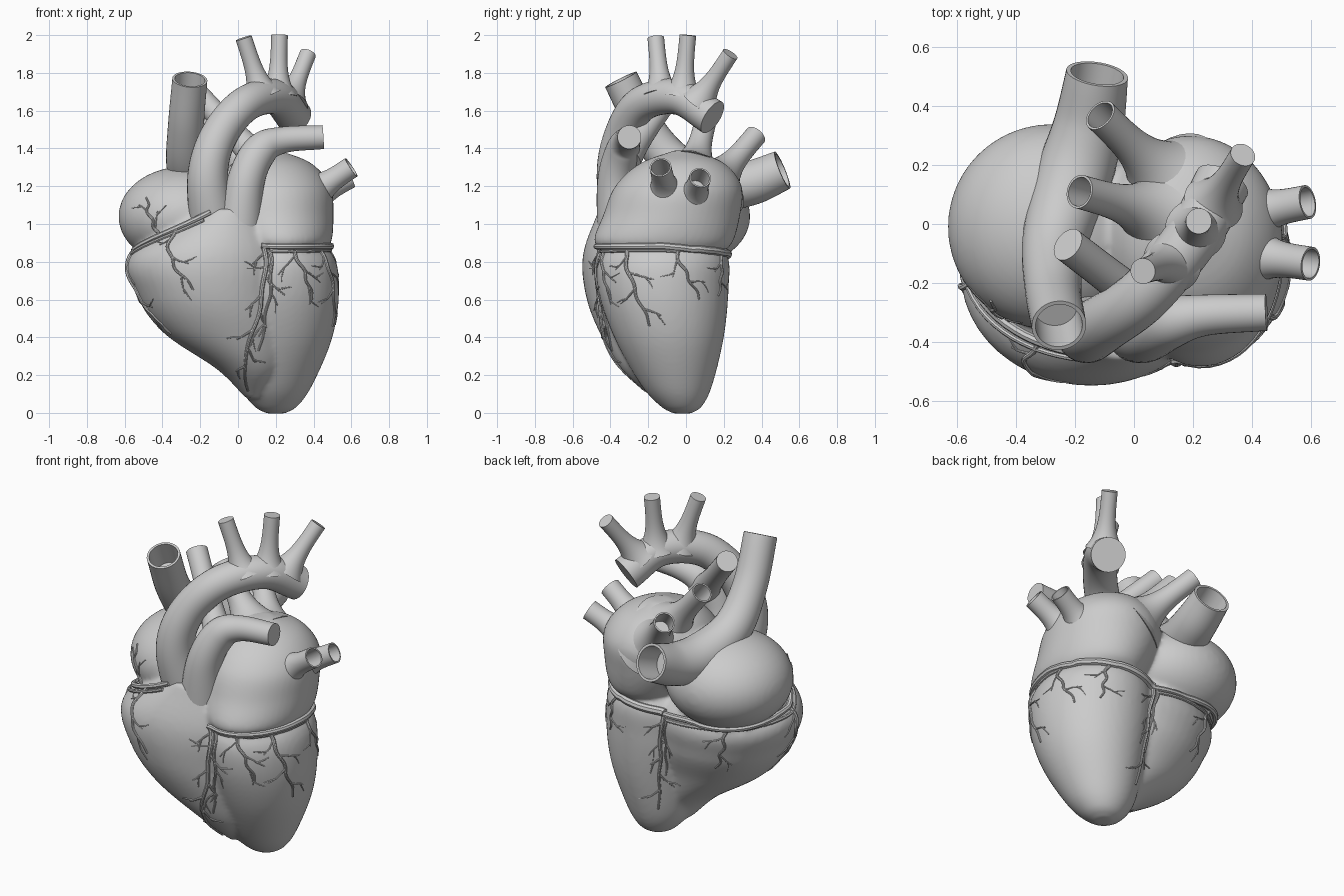
import bpy, bmesh, math, random
from mathutils import Vector, Matrix
from mathutils.bvhtree import BVHTree

if "Cube" in bpy.data.objects:
    bpy.data.objects.remove(bpy.data.objects["Cube"])

random.seed(4)


def spline(points, steps):
    """Catmull-Rom samples through points of any dimension."""
    p = [Vector(q) for q in points]
    p = [p[0] * 2 - p[1]] + p + [p[-1] * 2 - p[-2]]
    out = []
    for i in range(1, len(p) - 2):
        a, b, c, d = p[i - 1:i + 3]
        for s in range(steps):
            t = s / steps
            out.append((b * 2 + (c - a) * t + (a * 2 - b * 5 + c * 4 - d) * t * t
                        + (b * 3 - a - c * 3 + d) * t ** 3) * 0.5)
    return out + [p[-2]]


def circle(n):
    return [(math.cos(k * math.tau / n), math.sin(k * math.tau / n)) for k in range(n)]


def skin(bm, rings):
    """Bridge rings of points and cap both ends."""
    rows = [[bm.verts.new(v) for v in ring] for ring in rings]
    n = len(rows[0])
    for a, b in zip(rows, rows[1:]):
        for i in range(n):
            j = (i + 1) % n
            bm.faces.new((a[i], a[j], b[j], b[i]))
    bm.faces.new(rows[0][::-1])
    bm.faces.new(rows[-1])


def sweep(bm, path, sides=32, steps=8, open_start=False, open_end=False):
    """Tube along (x, y, z, radius) points; open ends get a rim and a bore."""
    s = spline(path, steps) if steps > 1 else [Vector(q) for q in path]
    pos, rad = [v.to_3d() for v in s], [v[3] for v in s]
    last = len(pos) - 1
    items = [(pos[i], (pos[min(i + 1, last)] - pos[max(i - 1, 0)]).normalized(), rad[i])
             for i in range(last + 1)]
    if open_end:
        p, t, r = items[-1]
        items += [(p, t, r * .86), (p - t * .15, t, r * .8)]
    if open_start:
        p, t, r = items[0]
        items = [(p + t * .15, t, r * .8), (p, t, r * .86)] + items
    u, prev, rings = items[0][1].orthogonal().normalized(), items[0][1], []
    for p, t, r in items:
        u = prev.rotation_difference(t) @ u
        u = (u - t * u.dot(t)).normalized()
        w, prev = t.cross(u), t
        rings.append([p + (u * c + w * s) * r for c, s in circle(sides)])
    skin(bm, rings)


def stub(bm, base, tip, flare, r, **kw):
    """Short side vessel with a flared root."""
    a, b = Vector(base), Vector(tip)
    sweep(bm, [(*a.lerp(b, i / 10), r + (flare - r) * (1 - i / 10) ** 4) for i in range(11)], steps=3, **kw)


def loft(bm, sections):
    """Stack of ellipses (z, cx, cy, rx, ry)."""
    skin(bm, [[(cx + max(rx, .01) * c, cy + max(ry, .01) * s, z) for c, s in circle(48)]
              for z, cx, cy, rx, ry in spline(sections, 6)])


def make(name, bm):
    bmesh.ops.recalc_face_normals(bm, faces=bm.faces)
    me = bpy.data.meshes.new(name)
    bm.to_mesh(me)
    bm.free()
    ob = bpy.data.objects.new(name, me)
    bpy.context.collection.objects.link(ob)
    bpy.ops.object.select_all(action='DESELECT')
    ob.select_set(True)
    bpy.context.view_layer.objects.active = ob
    bpy.ops.object.shade_smooth_by_angle(angle=math.radians(40))
    return ob


# Chambers: two ventricles and two atria fused into one smooth body
bm = bmesh.new()
loft(bm, [(-.004, .2, -.02, .045, .045), (.035, .2, -.025, .115, .11), (.15, .2, -.05, .195, .19),
          (.4, .22, -.09, .28, .29), (.65, .21, -.12, .325, .345), (.84, .2, -.12, .3, .335),
          (.95, .2, -.12, .13, .18)])
loft(bm, [(.08, .08, -.1, .04, .08), (.23, .07, -.14, .18, .2), (.42, -.05, -.17, .34, .285),
          (.62, -.125, -.17, .41, .36), (.84, -.14, -.18, .425, .365), (1.08, -.04, -.33, .14, .13)])
loft(bm, [(.84, .22, -.1, .2, .27), (.9, .23, -.12, .262, .365), (1.05, .2, -.075, .305, .362),
          (1.2, .19, -.04, .3, .335), (1.32, .18, -.02, .21, .225), (1.39, .17, -.01, .05, .05)])
bmesh.ops.create_uvsphere(bm, u_segments=48, v_segments=24, radius=1, matrix=Matrix.LocRotScale(
    Vector((-.28, -.01, 1.04)), None, Vector((.353, .35, .265))))
body = make("heart_chambers", bm)
m = body.modifiers.new("fuse", 'REMESH')
m.mode, m.voxel_size, m.use_smooth_shade = 'VOXEL', .014, True
m = body.modifiers.new("soften", 'SMOOTH')
m.factor, m.iterations = .5, 7
for name in ("fuse", "soften"):
    bpy.ops.object.modifier_apply(modifier=name)
bpy.ops.object.shade_smooth()

# Vena cava, open at both ends
bm = bmesh.new()
sweep(bm, [(-.255, -.345, 1.765, .093), (-.275, -.22, 1.52, .096), (-.27, -.06, 1.32, .11),
           (-.21, .14, 1.21, .13), (-.155, .33, 1.215, .12), (-.125, .51, 1.285, .106)],
      open_start=True, open_end=True)
make("vena_cava", bm)

# Aorta and the three branches of its arch
bm = bmesh.new()
sweep(bm, [(-.12, -.3, .95, .13), (-.16, -.365, 1.25, .108), (-.1, -.335, 1.47, .098),
           (.04, -.235, 1.635, .094), (.2, -.04, 1.672, .094), (.3, .14, 1.565, .096)])
make("aorta", bm)
bm = bmesh.new()
for base, tip in (((.13, -.13, 1.68), (.03, -.16, 1.985)), ((.21, -.02, 1.68), (.22, .01, 2)),
                  ((.27, .07, 1.65), (.37, .235, 1.9))):
    stub(bm, base, tip, .105, .044)
make("arch_branches", bm)

# Pulmonary trunk with left and right branches
bm = bmesh.new()
sweep(bm, [(0, -.34, .92, .13), (.04, -.37, 1.22, .1), (.12, -.335, 1.39, .09),
           (.24, -.31, 1.445, .07), (.45, -.3, 1.46, .063)])
stub(bm, (.1, -.32, 1.35), (-.225, -.07, 1.7), .09, .06)
make("pulmonary_artery", bm)

# Four open pulmonary veins
bm = bmesh.new()
for base, tip in (((.36, -.1, 1.14), (.6, -.135, 1.3)), ((.36, .03, 1.12), (.59, .075, 1.245)),
                  ((.1, .03, 1.25), (-.185, .11, 1.57)), ((.12, .14, 1.2), (-.115, .37, 1.47))):
    stub(bm, base, tip, .2, .058, open_end=True)
make("pulmonary_veins", bm)

# Coronary vessels laid on the chambers by angle around the axis and height
bvh = BVHTree.FromObject(body, bpy.context.evaluated_depsgraph_get())


def on_surface(deg, z):
    d = Vector((math.cos(math.radians(deg)), math.sin(math.radians(deg)), 0))
    f = 1 - min(z / .87, 1)
    axis = Vector((.2 * f, -.12 + .09 * f, z))
    return bvh.ray_cast(axis + d * 2, -d)[0] or axis


def groove_height(deg):
    if deg > -90:
        return .885 - .07 * max(deg, 0) / 90
    return .86 + (.2 * (deg + 172) / 58 if deg > -172 else .05 * (deg + 172) / 98)


def crawl(bm, pts, r0, r1):
    path = []
    for i, p in enumerate(pts):
        r = r0 + (r1 - r0) * i / (len(pts) - 1)
        loc, n = bvh.find_nearest(p)[:2]
        path.append((*(loc + n * r * .4), r))
    sweep(bm, path, sides=8, steps=1)
    return [Vector(q[:3]) for q in path]


def twig(bm, p, d, length, r, fork=True):
    pts = [p.copy()]
    count = max(3, int(length / .025))
    for i in range(count):
        n = bvh.find_nearest(p)[1]
        d = d + Vector([random.uniform(-.22, .22) for _ in range(3)])
        d = (d - n * d.dot(n)).normalized()
        p = bvh.find_nearest(p)[0] + d * .025
        pts.append(p.copy())
        if fork and i == count // 2:
            side = random.choice((-.7, .7))
            twig(bm, p, Matrix.Rotation(side, 3, n) @ d, length * .55, r * .75, False)
    crawl(bm, pts, r, r * .45)


# Ring in the groove between atria and ventricles: artery and vein side by side
bm = bmesh.new()
for a0, a1, drop, r0, r1 in ((-114, -270, 0, .016, .017), (-118, -265, .027, .01, .01),
                             (-70, 90, 0, .014, .024), (-68, 10, .026, .011, .009)):
    angles = [a0 + (a1 - a0) * i / 40 for i in range(41)]
    crawl(bm, [on_surface(a, groove_height(a) - drop) for a in angles], r0, r1)
make("coronary_ring", bm)

# Descending branches: start angle, end angle, end height, twig count
bm = bmesh.new()
for a0, a1, z1, twigs in ((-68, -124, .12, 7), (-64, -92, .33, 3), (89, 109, .2, 5), (94, 108, .42, 1),
                          (-172, -153, .42, 5), (-139, -123, .65, 3), (-155, -163, 1.14, 2),
                          (-25, -15, .46, 4), (7, 22, .6, 2), (-48, -42, .6, 3), (42, 40, .62, 2),
                          (-215, -210, .55, 2)):
    r, z0 = .008 + .0008 * twigs, groove_height(a0)
    line = crawl(bm, [on_surface(a0 + (a1 - a0) * (i / 24) ** 1.5 + math.sin(i * .7),
                                 z0 + (z1 - z0) * i / 24) for i in range(25)], r, r * .5)
    for k in range(twigs):
        i = int((k + .6) / (twigs + .3) * 23)
        n = bvh.find_nearest(line[i])[1]
        side = Matrix.Rotation(.75 if k % 2 else -.75, 3, n) @ (line[i + 1] - line[i]).normalized()
        twig(bm, line[i], side, random.uniform(.09, .17), r * .55)
make("coronary_branches", bm)
